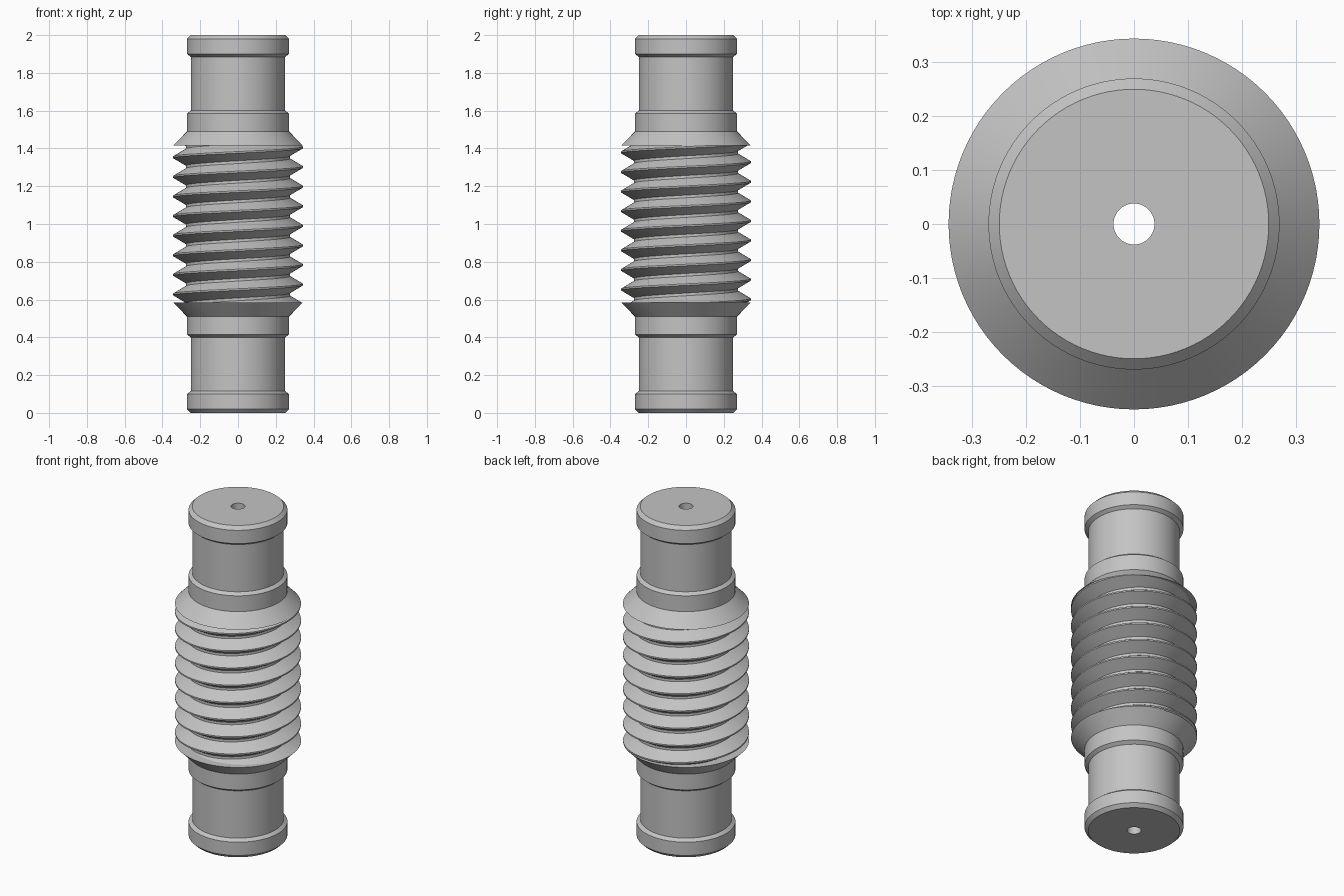
import bpy, bmesh, math

if "Cube" in bpy.data.objects:
    bpy.data.objects.remove(bpy.data.objects["Cube"])

STEPS = 96
BORE = 0.038
CREST = 0.344
ROOT = 0.276
Z_LOW, Z_HIGH = 0.585, 1.415
PITCH = (Z_HIGH - Z_LOW) / 8

steel = bpy.data.materials.new("plain grey steel")
steel.use_nodes = True
grey = (0.55, 0.55, 0.55, 1.0)
steel.diffuse_color = grey
steel.node_tree.nodes["Principled BSDF"].inputs["Base Color"].default_value = grey


def sweep(bm, profile, rise=0.0, closed=False):
    """Turn an (r, z) profile once around z, climbing by rise."""
    rings = []
    for i in range(STEPS + 1):
        t = i / STEPS
        a = 2 * math.pi * t
        rings.append([bm.verts.new((r * math.cos(a), r * math.sin(a), z + rise * t))
                      for r, z in profile])
    n = len(profile)
    for near, far in zip(rings, rings[1:]):
        for j in range(n if closed else n - 1):
            k = (j + 1) % n
            bm.faces.new((near[j], far[j], far[k], near[k]))
    bmesh.ops.remove_doubles(bm, verts=bm.verts, dist=0.00005)


def finish(bm, name):
    mesh = bpy.data.meshes.new(name)
    bm.to_mesh(mesh)
    bm.free()
    mesh.materials.append(steel)
    obj = bpy.data.objects.new(name, mesh)
    bpy.context.collection.objects.link(obj)
    bpy.ops.object.select_all(action='DESELECT')
    obj.select_set(True)
    bpy.context.view_layer.objects.active = obj
    bpy.ops.object.shade_smooth_by_angle(angle=math.radians(25))
    return obj


# Shaft: bored journal with end collars, shoulders and flared flanges
half = [(BORE, 0), (0.25, 0), (0.27, 0.02), (0.27, 0.1), (0.25, 0.115),
        (0.25, 0.4), (0.27, 0.415), (0.27, 0.51), (CREST, Z_LOW),
        (ROOT - 0.006, Z_LOW)]
shaft = bmesh.new()
sweep(shaft, half + [(r, 2 - z) for r, z in reversed(half)], closed=True)
finish(shaft, "shaft")

# Worm thread: single right-handed helix, trimmed flat between the flanges
tooth = [(ROOT, 0.0), (ROOT, 0.14), (CREST, 0.53), (CREST, 0.61)]
start = Z_LOW - 2 * PITCH + 0.035
profile = [(r, start + (turn + f) * PITCH) for turn in range(12) for r, f in tooth]
thread = bmesh.new()
sweep(thread, profile, rise=PITCH)
for z, direction in ((Z_LOW, -1), (Z_HIGH, 1)):
    bmesh.ops.bisect_plane(
        thread, geom=thread.verts[:] + thread.edges[:] + thread.faces[:],
        dist=0.00001, plane_co=(0, 0, z), plane_no=(0, 0, direction),
        clear_outer=True)
finish(thread, "worm_thread")
